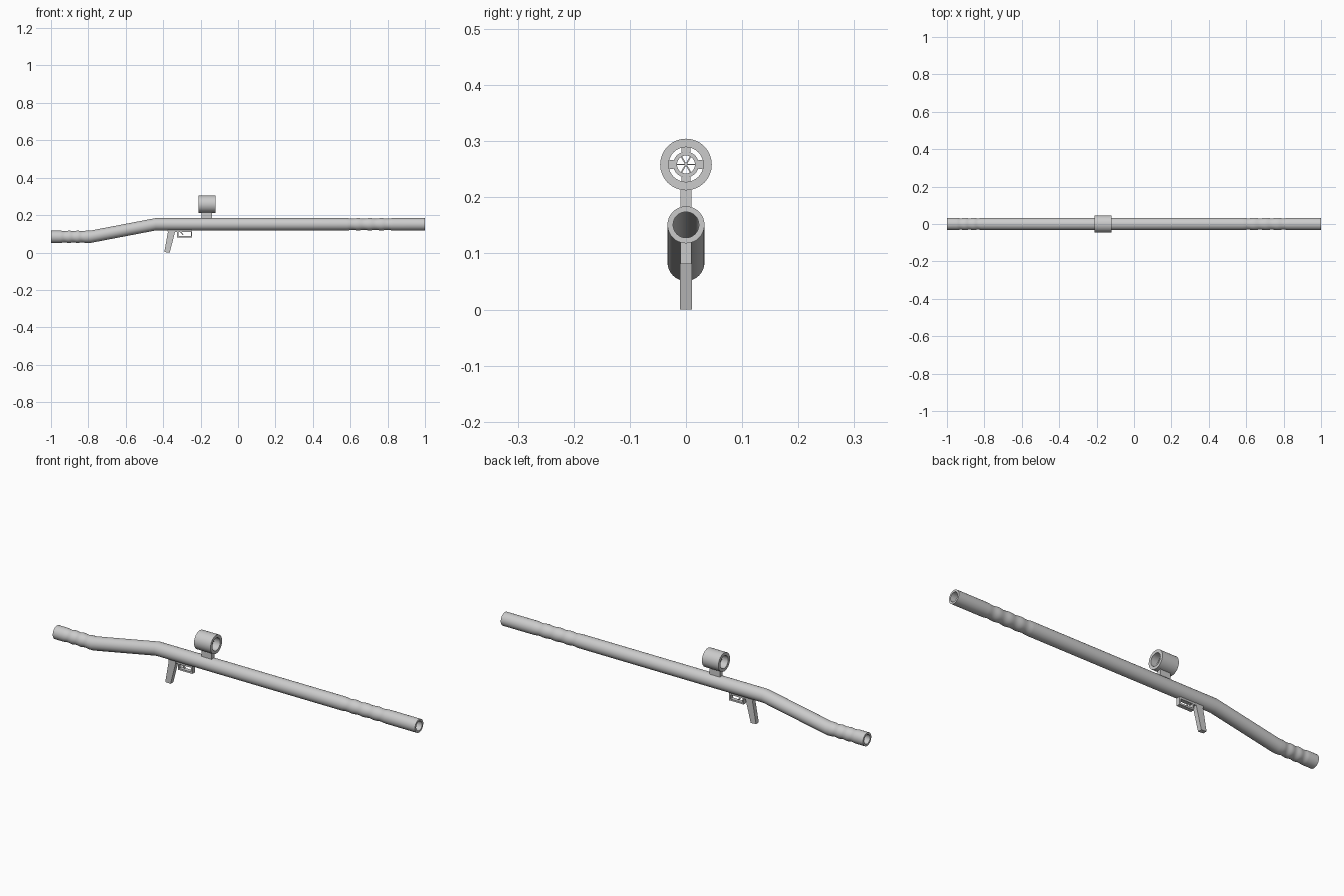
import bpy, bmesh, math
from mathutils import Vector

if "Cube" in bpy.data.objects:
    bpy.data.objects.remove(bpy.data.objects["Cube"])

SIDES = 32


def make(name, bm, smooth=False):
    bmesh.ops.recalc_face_normals(bm, faces=bm.faces)
    me = bpy.data.meshes.new(name)
    bm.to_mesh(me)
    bm.free()
    ob = bpy.data.objects.new(name, me)
    bpy.context.collection.objects.link(ob)
    if smooth:
        bpy.context.view_layer.objects.active = ob
        ob.select_set(True)
        bpy.ops.object.shade_smooth_by_angle(angle=math.radians(30))
        ob.select_set(False)
    return ob


def loft(name, stations, sides=SIDES):
    """Closed loop of rings (x, centre z, radius) skinned along x."""
    bm = bmesh.new()
    rings = []
    for x, z, r in stations:
        rings.append([bm.verts.new((x, r * math.cos(a), z + r * math.sin(a)))
                      for a in (2 * math.pi * i / sides for i in range(sides))])
    for k, a in enumerate(rings):
        b = rings[(k + 1) % len(rings)]
        for i in range(sides):
            j = (i + 1) % sides
            bm.faces.new((a[i], a[j], b[j], b[i]))
    return make(name, bm, True)


def hollow(name, x0, x1, z, r_out, r_in):
    return loft(name, [(x0, z, r_out), (x1, z, r_out), (x1, z, r_in), (x0, z, r_in)])


def plate(name, profile, half_width):
    """Side profile in x, z extruded across y."""
    bm = bmesh.new()
    left = [bm.verts.new((x, -half_width, z)) for x, z in profile]
    right = [bm.verts.new((x, half_width, z)) for x, z in profile]
    bm.faces.new(left)
    bm.faces.new(right)
    n = len(profile)
    for i in range(n):
        j = (i + 1) % n
        bm.faces.new((left[i], left[j], right[j], right[i]))
    return make(name, bm)


def box(name, x0, x1, z0, z1, hw):
    return plate(name, [(x0, z0), (x1, z0), (x1, z1), (x0, z1)], hw)


def spoke(name, angle, r0, r1, width, x0, x1, cz):
    """Radial bar inside the sight, lying in the y, z plane."""
    ob = box(name, x0, x1, r0, r1, width / 2)
    ob.location.z = cz
    ob.rotation_euler.x = angle
    return ob


# Main tube: straight front, sloped shoulder section, low straight rear
R, BORE, ZF, ZR = 0.033, 0.023, 0.151, 0.084


def ripple(x0, x1, waves, z):
    n = waves * 8
    return [(x0 + (x1 - x0) * i / n, z,
             R - 0.0015 * (1 - math.cos(2 * math.pi * waves * i / n)))
            for i in range(n + 1)]


outer = [(-1, ZR, R)] + ripple(-0.95, -0.81, 3, ZR) + [(-0.79, ZR, R), (-0.44, ZF, R)]
outer += ripple(0.58, 0.83, 4, ZF) + [(1, ZF, R)]
inner = [(1, ZF, BORE), (-0.44, ZF, BORE), (-0.79, ZR, BORE), (-1, ZR, BORE)]
loft("main_tube", outer + inner)

# Pistol grip
plate("grip", [(-0.394, 0.002), (-0.365, 0), (-0.336, 0.112), (-0.336, 0.124),
               (-0.378, 0.124), (-0.375, 0.108)], 0.011)

# Trigger guard and trigger
box("guard_top", -0.338, -0.245, 0.110, 0.124, 0.010)
box("guard_front", -0.252, -0.245, 0.082, 0.112, 0.010)
box("guard_bottom", -0.325, -0.245, 0.081, 0.089, 0.010)
box("guard_back", -0.325, -0.318, 0.082, 0.112, 0.010)
plate("trigger", [(-0.312, 0.112), (-0.302, 0.112), (-0.291, 0.094), (-0.295, 0.093)], 0.005)

# Sight: mount, housing, inner ring and crosshair
CZ, SX0, SX1 = 0.2585, -0.211, -0.12
box("sight_mount", -0.195, -0.138, 0.178, 0.220, 0.010)
hollow("sight_housing", SX0, SX1, CZ, 0.046, 0.031)
hollow("sight_ring", -0.180, -0.152, CZ, 0.023, 0.016)
for i in range(4):
    spoke("ring_support", i * math.pi / 2, 0.022, 0.032, 0.016, -0.178, -0.154, CZ)
for i in range(3):
    spoke("crosshair_bar", math.pi / 2 + i * math.pi / 3, -0.017, 0.017, 0.0025,
          -0.169, -0.163, CZ)
